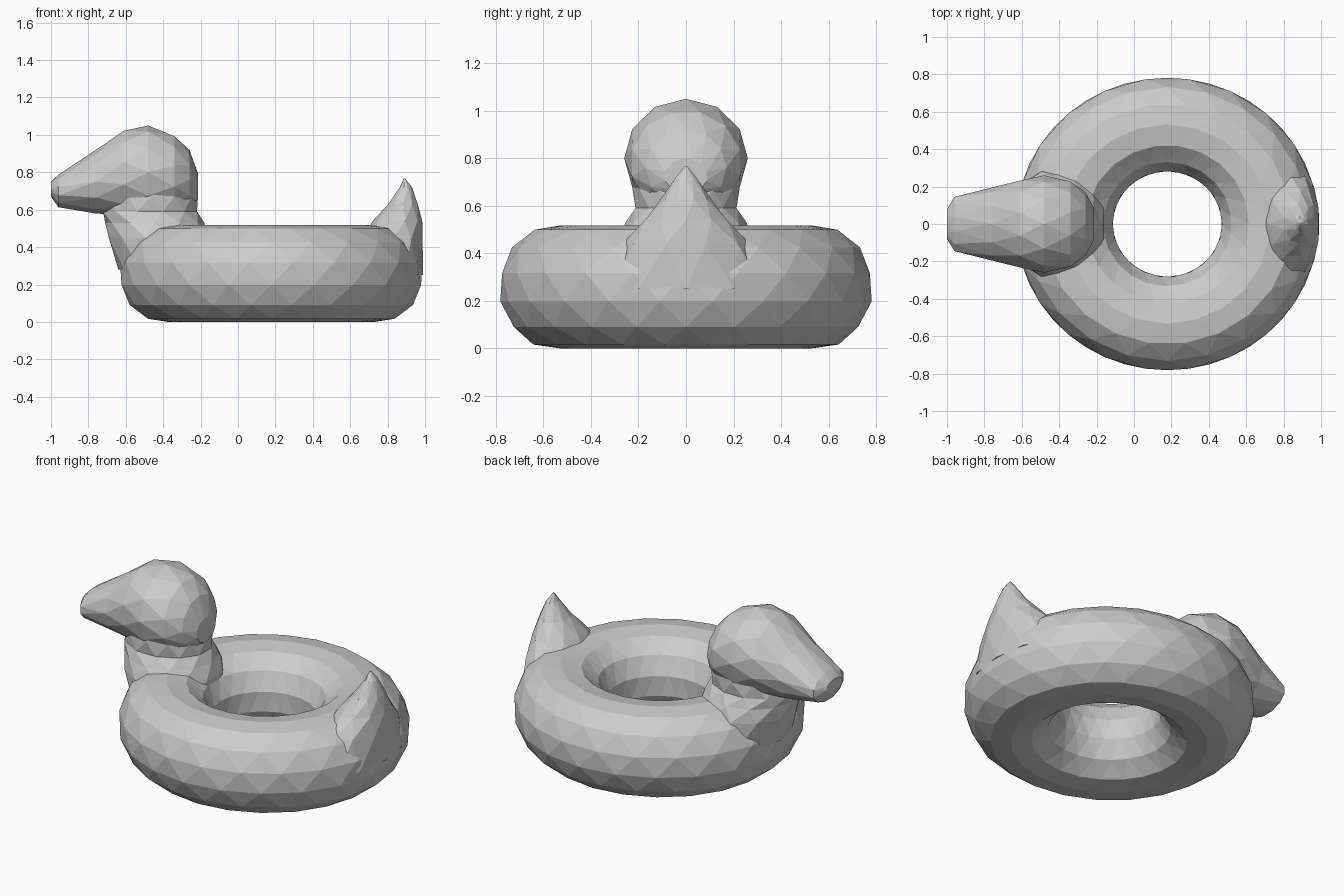
import bpy, bmesh
from math import cos, sin, pi, tau

old = bpy.data.objects.get("Cube")
if old:
    bpy.data.objects.remove(old, do_unlink=True)

mat = bpy.data.materials.new("plain grey")
mat.use_nodes = True
GREY = (0.6, 0.6, 0.6, 1)
mat.diffuse_color = GREY
mat.node_tree.nodes["Principled BSDF"].inputs["Base Color"].default_value = GREY


def finish(name, bm):
    bmesh.ops.triangulate(bm, faces=[f for f in bm.faces if len(f.verts) > 3])
    bmesh.ops.recalc_face_normals(bm, faces=bm.faces)
    mesh = bpy.data.meshes.new(name)
    bm.to_mesh(mesh)
    bm.free()
    mesh.materials.append(mat)
    obj = bpy.data.objects.new(name, mesh)
    bpy.context.collection.objects.link(obj)
    return obj


def bridge(bm, a, b):
    """Band of staggered triangles between two rings."""
    n = len(a)
    for i in range(n):
        k = (i + 1) % n
        bm.faces.new((a[i], a[k], b[i]))
        bm.faces.new((a[k], b[k], b[i]))


def loft(name, sections, place, sides=12):
    """Closed skin through oval sections: position, low, high, half width."""
    bm = bmesh.new()
    rings = []
    for j, (pos, low, high, width) in enumerate(sections):
        mid, half = (low + high) / 2, (high - low) / 2
        ring = []
        for i in range(sides):
            a = tau * (i + 0.5 * j) / sides
            ring.append(bm.verts.new(place(pos, mid + half * cos(a), width * sin(a))))
        rings.append(ring)
    for a, b in zip(rings, rings[1:]):
        bridge(bm, a, b)
    bm.faces.new(rings[0])
    bm.faces.new(rings[-1])
    return finish(name, bm)


def ring_body(name, major=22, minor=14):
    """Inflated ring with staggered facets."""
    bm = bmesh.new()
    rings = []
    for j in range(minor):
        t = tau * j / minor + pi / minor
        r = 0.532 + 0.256 * cos(t)
        z = min(max(0.258 + 0.268 * sin(t), 0), 0.517)
        rings.append([bm.verts.new((0.178 + 1.035 * r * cos(a), r * sin(a), z))
                      for a in (tau * (i + 0.5 * (j % 2)) / major for i in range(major))])
    for j in range(minor):
        a, b = rings[j], rings[(j + 1) % minor]
        # odd rings sit half a step ahead of even ones
        if j % 2:
            b = b[1:] + b[:1]
        bridge(bm, a, b)
    return finish(name, bm)


def along_x(pos, across, side):
    return (pos, side, across)


def along_z(pos, across, side):
    return (across, side, pos)


body = ring_body("duck_float")

# Neck: upright sections rising from the ring
neck = loft("neck", [
    (0.28, -0.64, -0.16, 0.30),
    (0.45, -0.70, -0.15, 0.29),
    (0.53, -0.71, -0.18, 0.255),
    (0.59, -0.73, -0.21, 0.22),
    (0.67, -0.71, -0.215, 0.225),
    (0.80, -0.65, -0.24, 0.21)], along_z)

# Head and bill: sections from bill tip to the back of the head
head = loft("head", [
    (-1.00, 0.67, 0.75, 0.08),
    (-0.96, 0.61, 0.79, 0.15),
    (-0.76, 0.58, 0.92, 0.195),
    (-0.61, 0.56, 1.03, 0.24),
    (-0.48, 0.55, 1.05, 0.26),
    (-0.34, 0.56, 1.00, 0.235),
    (-0.26, 0.60, 0.92, 0.17),
    (-0.215, 0.65, 0.80, 0.09)], along_x)

# Tail: swept up to a point
tail = loft("tail", [
    (0.25, 0.70, 0.99, 0.34),
    (0.44, 0.66, 0.995, 0.27),
    (0.54, 0.72, 0.985, 0.18),
    (0.63, 0.80, 0.965, 0.105),
    (0.72, 0.865, 0.93, 0.045),
    (0.766, 0.885, 0.895, 0.006)], along_z, 10)

# Merge the parts into one skin
bpy.context.view_layer.objects.active = body
for part in (neck, head, tail):
    mod = body.modifiers.new("join_" + part.name, "BOOLEAN")
    mod.operation = "UNION"
    mod.solver = "EXACT"
    mod.object = part
    bpy.ops.object.modifier_apply(modifier=mod.name)
    bpy.data.objects.remove(part, do_unlink=True)
